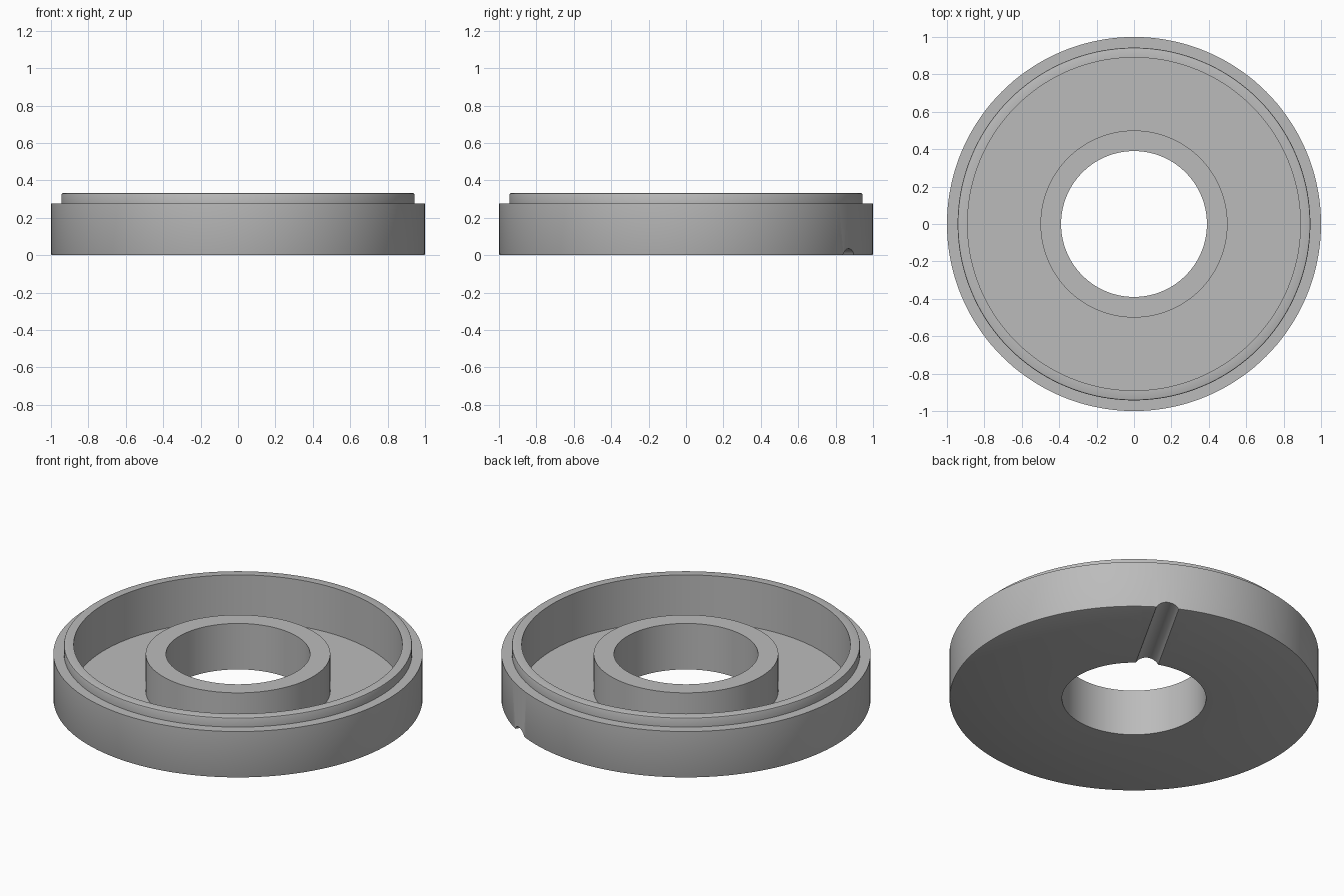
import bpy, math

if "Cube" in bpy.data.objects:
    bpy.data.objects.remove(bpy.data.objects["Cube"])

SEGMENTS = 144

grey = bpy.data.materials.new("plain grey")
grey.diffuse_color = (0.5, 0.5, 0.5, 1)
grey.use_nodes = True
grey.node_tree.nodes["Principled BSDF"].inputs["Base Color"].default_value = grey.diffuse_color


def lathe(name, profile):
    """Revolve a closed (radius, z) profile around the z axis."""
    n = len(profile)
    verts, faces = [], []
    for s in range(SEGMENTS):
        a = 2 * math.pi * s / SEGMENTS
        verts += [(r * math.cos(a), r * math.sin(a), z) for r, z in profile]
        t = (s + 1) % SEGMENTS
        for i in range(n):
            j = (i + 1) % n
            faces.append((s * n + i, t * n + i, t * n + j, s * n + j))
    mesh = bpy.data.meshes.new(name)
    mesh.from_pydata(verts, [], faces)
    mesh.materials.append(grey)
    obj = bpy.data.objects.new(name, mesh)
    bpy.context.collection.objects.link(obj)
    return obj


# Ring-shaped tray: bore, flat base, stepped outer wall, channel and hub
tray = lathe("ring_tray", [
    (0.39, 0.0), (0.993, 0.0), (0.998, 0.002), (1.0, 0.007),   # base, softened edge
    (1.0, 0.277), (0.943, 0.277),                              # outer wall and step
    (0.943, 0.325), (0.941, 0.33), (0.936, 0.332),             # raised lip
    (0.89, 0.332), (0.89, 0.055),                              # inside of the wall
    (0.5, 0.055), (0.5, 0.275), (0.39, 0.275),                 # floor and hub
])

# Rounded radial groove under the base, from the bore out through the rim
angle = math.radians(60.5)
bpy.ops.mesh.primitive_cylinder_add(
    vertices=64, radius=0.072, depth=1.0,
    location=(0.7 * math.cos(angle), 0.7 * math.sin(angle), -0.037),
    rotation=(0, math.pi / 2, angle))
cutter = bpy.context.object
cutter.name = "groove_cutter"
cutter.data.materials.append(grey)

cut = tray.modifiers.new("groove", 'BOOLEAN')
cut.operation = 'DIFFERENCE'
cut.solver = 'EXACT'
cut.object = cutter

# Apply the cut, then smooth the round walls and keep the corners crisp
bpy.ops.object.select_all(action='DESELECT')
tray.select_set(True)
bpy.context.view_layer.objects.active = tray
bpy.ops.object.modifier_apply(modifier=cut.name)
bpy.data.objects.remove(cutter)
bpy.ops.object.shade_smooth_by_angle(angle=math.radians(35))
